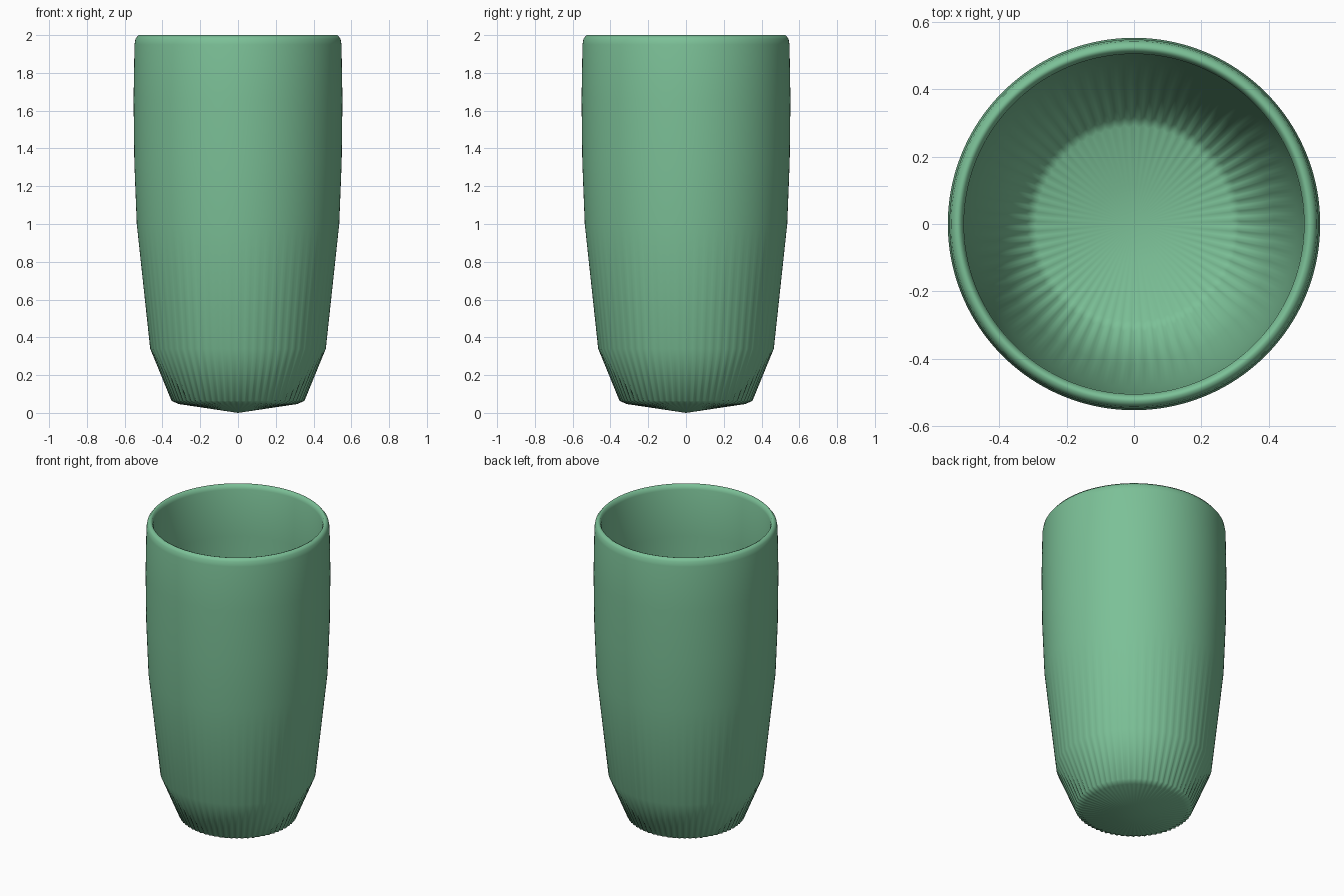
import bpy, bmesh, math

if "Cube" in bpy.data.objects:
    bpy.data.objects.remove(bpy.data.objects["Cube"])

RIBS = 64
SEG = RIBS * 4

# Closed profile (radius, height, rib depth): outer base up, over the rim, down inside
PROFILE = [
    (0.12, 0.018, 0.0), (0.31, 0.047, 0.005), (0.346, 0.064, 0.006),
    (0.465, 0.34, 0.0), (0.536, 1.0, 0.0), (0.549, 1.33, 0.0),
    (0.553, 1.66, 0.0), (0.548, 1.95, 0.0), (0.543, 1.98, 0.0),
    (0.527, 2.0, 0.0), (0.514, 1.995, 0.0), (0.505, 1.97, 0.0),
    (0.503, 1.66, 0.0), (0.499, 1.33, 0.0), (0.486, 1.0, 0.0),
    (0.416, 0.35, 0.0), (0.315, 0.108, 0.006), (0.29, 0.097, 0.005),
    (0.12, 0.07, 0.0),
]


def ring(bm, r, z, depth):
    """One lathe ring, rippled into ribs where depth is set."""
    verts = []
    for i in range(SEG):
        a = 2 * math.pi * i / SEG
        rr = r + depth * math.cos(RIBS * a)
        verts.append(bm.verts.new((rr * math.cos(a), rr * math.sin(a), z)))
    return verts


# Cup shell
bm = bmesh.new()
rings = [ring(bm, *p) for p in PROFILE]
for lo, hi in zip(rings, rings[1:]):
    for i in range(SEG):
        j = (i + 1) % SEG
        bm.faces.new((lo[i], lo[j], hi[j], hi[i]))

# Shallow cone centres outside and inside
for loop, z in ((rings[0], 0.0), (rings[-1], 0.052)):
    tip = bm.verts.new((0, 0, z))
    for i in range(SEG):
        bm.faces.new((tip, loop[i], loop[(i + 1) % SEG]))
bmesh.ops.recalc_face_normals(bm, faces=bm.faces[:])
for f in bm.faces:
    f.smooth = True

mesh = bpy.data.meshes.new("cup")
bm.to_mesh(mesh)
bm.free()
cup = bpy.data.objects.new("cup", mesh)
bpy.context.collection.objects.link(cup)

# Green glaze
glaze = bpy.data.materials.new("green_glaze")
glaze.diffuse_color = (0.20, 0.53, 0.31, 1)
glaze.use_nodes = True
glaze.node_tree.nodes["Principled BSDF"].inputs["Base Color"].default_value = glaze.diffuse_color
mesh.materials.append(glaze)
